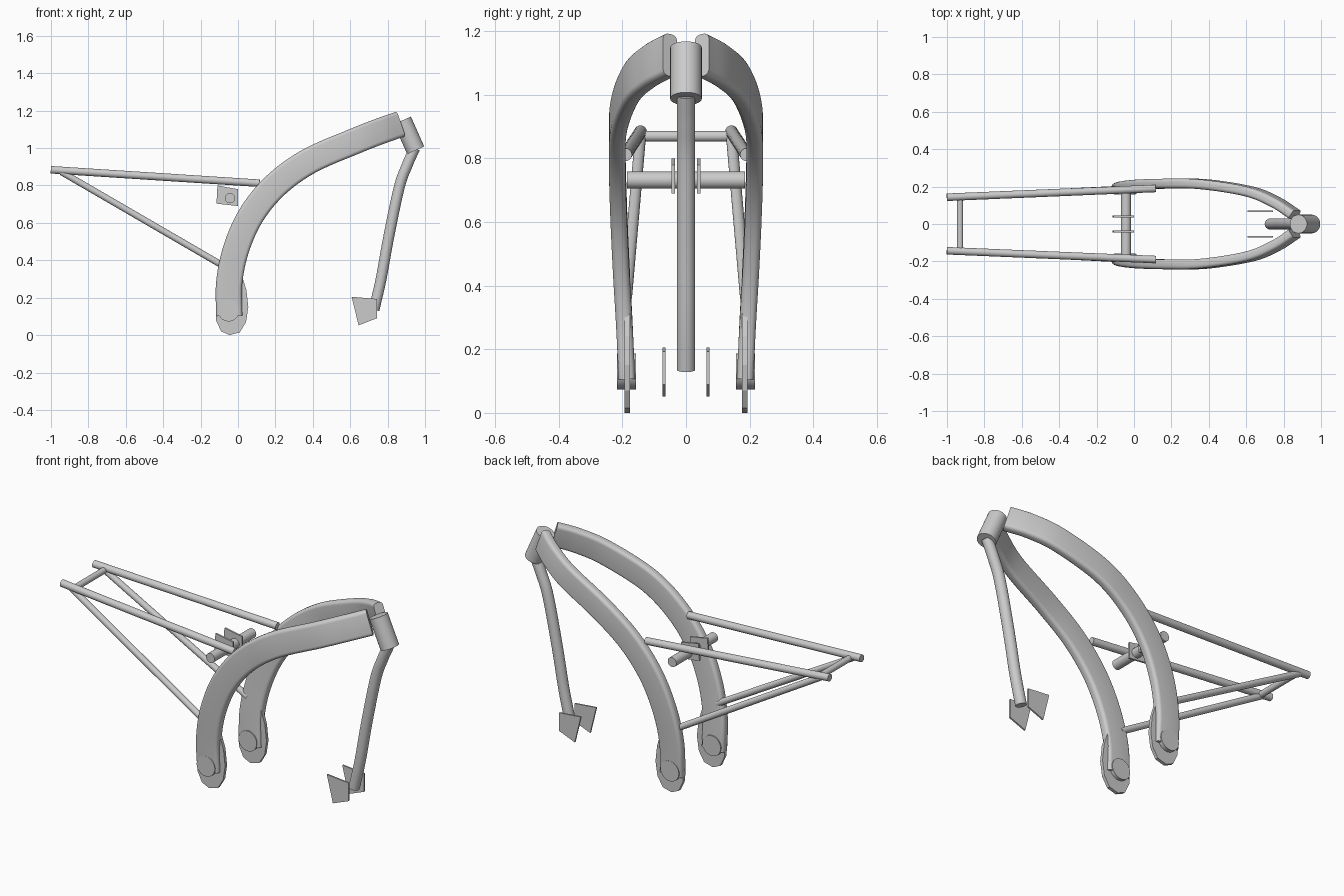
import bpy, bmesh, math
from mathutils import Vector

if "Cube" in bpy.data.objects:
    bpy.data.objects.remove(bpy.data.objects["Cube"])

steel = bpy.data.materials.new("grey_steel")
steel.diffuse_color = (0.6, 0.6, 0.6, 1)
steel.use_nodes = True
steel.node_tree.nodes["Principled BSDF"].inputs["Base Color"].default_value = steel.diffuse_color


def finish(name, bm, smooth=True):
    bmesh.ops.recalc_face_normals(bm, faces=bm.faces)
    mesh = bpy.data.meshes.new(name)
    bm.to_mesh(mesh)
    bm.free()
    mesh.materials.append(steel)
    ob = bpy.data.objects.new(name, mesh)
    bpy.context.collection.objects.link(ob)
    if smooth:
        bpy.ops.object.select_all(action='DESELECT')
        ob.select_set(True)
        bpy.context.view_layer.objects.active = ob
        bpy.ops.object.shade_smooth_by_angle(angle=math.radians(40))
    return ob


def spline(pts, steps=6):
    """Catmull-Rom curve through the points."""
    p = [Vector(q) for q in pts]
    p = [2 * p[0] - p[1]] + p + [2 * p[-1] - p[-2]]
    out = []
    for i in range(1, len(p) - 2):
        a, b, c, d = p[i - 1:i + 3]
        for s in range(steps):
            t = s / steps
            out.append(0.5 * (2 * b + (c - a) * t + (2 * a - 5 * b + 4 * c - d) * t * t
                              + (3 * b - a - 3 * c + d) * t ** 3))
    return out + [p[-2]]


def sweep(name, path, section):
    """Sweep a section (in-plane, lateral) along a path lying mostly in XZ."""
    bm = bmesh.new()
    rings = []
    for i, p in enumerate(path):
        t = (path[min(i + 1, len(path) - 1)] - path[max(i - 1, 0)]).normalized()
        w = Vector((-t.z, 0, t.x)).normalized()
        lat = t.cross(w).normalized()
        rings.append([bm.verts.new(p + w * u + lat * v) for u, v in section])
    n = len(section)
    for a, b in zip(rings, rings[1:]):
        for k in range(n):
            bm.faces.new((a[k], a[(k + 1) % n], b[(k + 1) % n], b[k]))
    bm.faces.new(rings[0])
    bm.faces.new(rings[-1])
    return finish(name, bm)


def circle(r, n=24):
    return [(r * math.cos(2 * math.pi * k / n), r * math.sin(2 * math.pi * k / n)) for k in range(n)]


def rounded_rect(hw, hh, r, n=5):
    out = []
    for q, (sx, sy) in enumerate(((1, 1), (-1, 1), (-1, -1), (1, -1))):
        for k in range(n + 1):
            a = math.pi / 2 * (q + k / n)
            out.append((sx * (hw - r) + r * math.cos(a), sy * (hh - r) + r * math.sin(a)))
    return out


def tube(name, a, b, r):
    """Straight capped cylinder between two points."""
    a, b = Vector(a), Vector(b)
    bm = bmesh.new()
    bmesh.ops.create_cone(bm, cap_ends=True, segments=28, radius1=r, radius2=r, depth=(b - a).length)
    rot = Vector((0, 0, 1)).rotation_difference(b - a).to_matrix().to_4x4()
    rot.translation = (a + b) / 2
    bm.transform(rot)
    return finish(name, bm)


def plate(name, outline, y, thick):
    """Flat XZ outline given thickness along Y."""
    bm = bmesh.new()
    f = bm.faces.new([bm.verts.new((x, y - thick / 2, z)) for x, z in outline])
    ext = bmesh.ops.extrude_face_region(bm, geom=[f])
    bmesh.ops.translate(bm, vec=(0, thick, 0), verts=[v for v in ext["geom"] if isinstance(v, bmesh.types.BMVert)])
    return finish(name, bm, False)


# Head tube and front down tube
tube("head_tube", (0.879, 0, 1.148), (0.95, 0, 0.988), 0.05)
down = spline([(0.945, 0, 1.0), (0.905, 0, 0.91), (0.862, 0, 0.79), (0.805, 0, 0.52),
               (0.765, 0, 0.3), (0.727, 0, 0.135)])
sweep("down_tube", down, circle(0.029))

arm = [(0.86, 0.05, 1.125), (0.76, 0.115, 1.09), (0.62, 0.173, 1.035), (0.38, 0.212, 0.93),
       (0.2, 0.216, 0.80), (0.07, 0.212, 0.64), (-0.01, 0.204, 0.46), (-0.047, 0.194, 0.28),
       (-0.047, 0.186, 0.105)]
dropout = [(-0.118, 0.08), (-0.09, 0.02), (-0.045, 0.0), (0.01, 0.015), (0.043, 0.07),
           (0.055, 0.15), (0.045, 0.24), (0.01, 0.355), (-0.04, 0.355), (-0.09, 0.24), (-0.118, 0.15)]
motor_tab = [(0.607, 0.205), (0.742, 0.193), (0.742, 0.09), (0.645, 0.052)]
bracket = [(-0.11, 0.8), (0.0, 0.78), (0.0, 0.69), (-0.115, 0.703)]

# Mirrored left and right parts
for side, s in (("left", 1), ("right", -1)):
    # Curved main arm, axle boss and rear dropout
    sweep("main_arm_" + side, spline([(x, s * y, z) for x, y, z in arm]), rounded_rect(0.07, 0.026, 0.019))
    tube("axle_boss_" + side, (-0.05, s * 0.157, 0.13), (-0.05, s * 0.217, 0.13), 0.057)
    plate("dropout_" + side, dropout, s * 0.185, 0.018)
    # Rack rails and struts
    tube("rack_rail_" + side, (-1.0, s * 0.143, 0.884), (0.115, s * 0.19, 0.812), 0.02)
    tube("rack_strut_" + side, (-0.945, s * 0.143, 0.873), (-0.07, s * 0.187, 0.365), 0.0175)
    # Small mounting plates
    plate("front_tab_" + side, motor_tab, s * 0.069, 0.009)
    plate("bridge_bracket_" + side, bracket, s * 0.04, 0.01)

# Cross members
tube("rack_cross_bar", (-0.93, -0.143, 0.87), (-0.93, 0.143, 0.87), 0.017)
tube("bridge_tube", (-0.043, -0.186, 0.732), (-0.043, 0.186, 0.732), 0.027)
